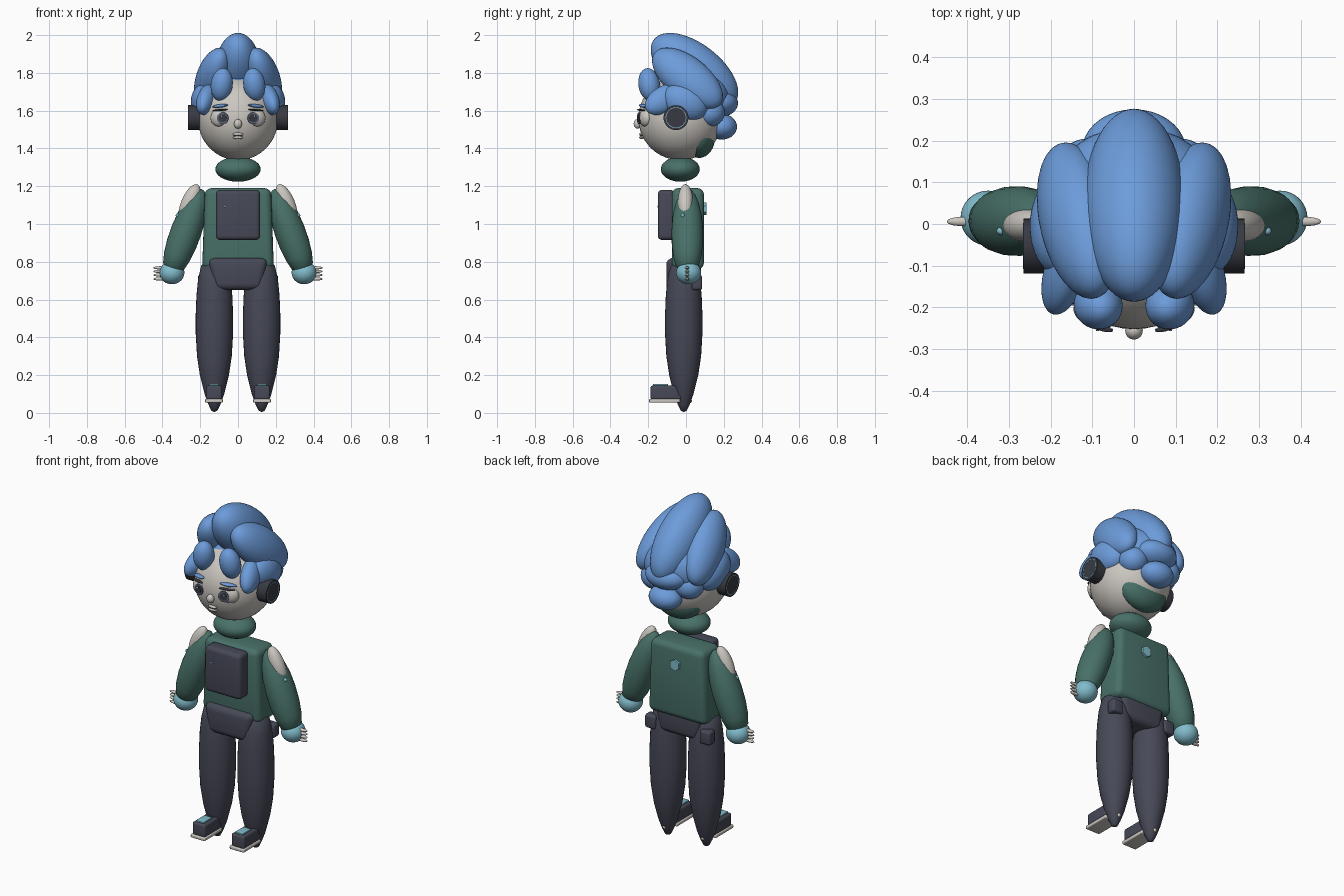
import bpy, bmesh, math
from mathutils import Matrix, Euler, Vector

if "Cube" in bpy.data.objects:
    bpy.data.objects.remove(bpy.data.objects["Cube"])


def material(name, rgb):
    m = bpy.data.materials.new(name)
    m.diffuse_color = (*rgb, 1)
    m.use_nodes = True
    m.node_tree.nodes["Principled BSDF"].inputs["Base Color"].default_value = m.diffuse_color
    return m


BLUE = material("hair_blue", (0.15, 0.33, 0.70))
GREEN = material("jacket_green", (0.065, 0.165, 0.14))
DARK = material("charcoal", (0.062, 0.066, 0.095))
SKIN = material("pale_skin", (0.60, 0.57, 0.53))
CYAN = material("cuff_cyan", (0.22, 0.50, 0.60))
BLACK = material("earpiece_black", (0.04, 0.042, 0.055))
IRIS = material("iris_slate", (0.10, 0.13, 0.19))


def finish(bm, name, mat, loc, rot=(0, 0, 0), angle=40):
    r = Euler([math.radians(a) for a in rot]).to_matrix().to_4x4()
    bm.transform(Matrix.Translation(loc) @ r)
    bmesh.ops.recalc_face_normals(bm, faces=bm.faces)
    me = bpy.data.meshes.new(name)
    bm.to_mesh(me)
    bm.free()
    me.materials.append(mat)
    for p in me.polygons:
        p.use_smooth = True
    me.set_sharp_from_angle(angle=math.radians(angle))
    ob = bpy.data.objects.new(name, me)
    bpy.context.collection.objects.link(ob)
    return ob


def ball(name, mat, loc, radii, rot=(0, 0, 0), seg=36):
    bm = bmesh.new()
    bmesh.ops.create_uvsphere(bm, u_segments=seg, v_segments=seg * 2 // 3, radius=1)
    bm.transform(Matrix.Diagonal((*radii, 1)))
    return finish(bm, name, mat, loc, rot)


def box(name, mat, loc, size, bevel, top=1.0, bottom=1.0):
    bm = bmesh.new()
    bmesh.ops.create_cube(bm, size=1)
    for v in bm.verts:
        v.co.x *= top if v.co.z > 0 else bottom
        v.co = Vector(a * b for a, b in zip(v.co, size))
    bmesh.ops.bevel(bm, geom=bm.edges[:], offset=bevel, segments=4,
                    profile=0.5, affect='EDGES')
    return finish(bm, name, mat, loc)


def disc(name, mat, loc, radius, depth, rot, seg=32):
    bm = bmesh.new()
    bmesh.ops.create_cone(bm, cap_ends=True, segments=seg, radius1=radius,
                          radius2=radius, depth=depth)
    return finish(bm, name, mat, loc, rot)


def lathe(name, mat, loc, profile, rot=(0, 0, 0), depth=1.0, seg=32):
    bm = bmesh.new()
    verts = [bm.verts.new((r, 0, z)) for r, z in profile]
    edges = [bm.edges.new(p) for p in zip(verts, verts[1:])]
    bmesh.ops.spin(bm, geom=verts + edges, cent=(0, 0, 0), axis=(0, 0, 1),
                   angle=2 * math.pi, steps=seg)
    bmesh.ops.remove_doubles(bm, verts=bm.verts, dist=1e-4)
    bm.transform(Matrix.Diagonal((1, depth, 1, 1)))
    return finish(bm, name, mat, loc, rot, 60)


def pair(fn, name, mat, loc, *args, rot=None, **kw):
    """Build a part on both sides of x = 0."""
    for s, side in ((1, "left"), (-1, "right")):
        if rot is not None:
            kw["rot"] = (rot[0], rot[1] * s, rot[2] * s)
        fn(f"{name}_{side}", mat, (loc[0] * s, *loc[1:]), *args, **kw)


# head, neck and nape
ball("head", SKIN, (0, -0.03, 1.56), (0.213, 0.222, 0.222), seg=48)
ball("collar", GREEN, (0, -0.03, 1.29), (0.12, 0.103, 0.066))
ball("nape_patch", GREEN, (0, 0.07, 1.465), (0.15, 0.085, 0.115))

# face
pair(ball, "eye", SKIN, (0.10, -0.215, 1.562), (0.048, 0.03, 0.046), rot=(0, 0, 24))
pair(disc, "iris", IRIS, (0.081, -0.248, 1.56), 0.031, 0.008, rot=(90, 0, 14))
pair(disc, "pupil", BLACK, (0.082, -0.2515, 1.56), 0.021, 0.006, rot=(90, 0, 14))
pair(ball, "glint", SKIN, (0.087, -0.254, 1.57), (0.005, 0.003, 0.005), seg=12)
pair(ball, "upper_lid", BLACK, (0.095, -0.238, 1.603), (0.045, 0.012, 0.005), rot=(0, 4, 24))
pair(ball, "brow", BLUE, (0.095, -0.225, 1.625), (0.046, 0.016, 0.009), rot=(0, 6, 24))
ball("nose", SKIN, (0, -0.256, 1.53), (0.021, 0.021, 0.025))
ball("mouth_line", BLACK, (0, -0.236, 1.467), (0.025, 0.008, 0.004), seg=18)
for name, z in (("upper_lip", 1.475), ("lower_lip", 1.458)):
    ball(name, SKIN, (0, -0.234, z), (0.028, 0.014, 0.009), seg=18)

# headphones
pair(disc, "earpiece", BLACK, (0.235, -0.053, 1.563), 0.066, 0.06, rot=(0, 90, 0))
pair(lathe, "earpiece_ring", CYAN, (0.265, -0.053, 1.563),
     [(0.052, -0.002), (0.052, 0.001), (0.055, 0.001), (0.055, -0.002)], rot=(0, 90, 0))

# hair
ball("hair_cap", BLUE, (0, 0.04, 1.67), (0.215, 0.195, 0.165))
ball("hair_crest", BLUE, (0, 0.045, 1.81), (0.122, 0.272, 0.142), (-38, 0, 0), 48)
pair(ball, "hair_side_lock", BLUE, (0.133, 0.008, 1.77), (0.09, 0.225, 0.115), rot=(-40, -18, 0))
pair(ball, "hair_temple", BLUE, (0.175, -0.005, 1.645), (0.075, 0.125, 0.095), rot=(-25, 0, 0))
pair(ball, "hair_outer_bang", BLUE, (0.165, -0.115, 1.66), (0.05, 0.115, 0.07), rot=(30, -10, 12))
pair(ball, "hair_front_bang", BLUE, (0.086, -0.195, 1.738), (0.058, 0.057, 0.088), rot=(8, -8, 0))
ball("hair_back_upper", BLUE, (0, 0.175, 1.64), (0.125, 0.1, 0.075))
ball("hair_back_lower", BLUE, (0, 0.19, 1.515), (0.095, 0.08, 0.068))
pair(ball, "hair_back_side", BLUE, (0.11, 0.125, 1.59), (0.08, 0.08, 0.075), rot=(0, 0, 0))

# torso, chest panel and back badge
box("torso", GREEN, (0, 0.01, 0.975), (0.38, 0.17, 0.43), 0.035, top=0.92)
box("chest_panel", DARK, (0, -0.105, 1.048), (0.234, 0.088, 0.265), 0.022)
ball("panel_light", CYAN, (-0.07, -0.149, 1.093), (0.005, 0.003, 0.005), seg=12)
disc("back_badge", CYAN, (0, 0.098, 1.08), 0.033, 0.022, (90, 0, 0), 6)

# arms: sleeves, bare shoulders, cuffs and fingers
SLEEVE = [(0, -0.235), (0.035, -0.228), (0.058, -0.205), (0.072, -0.15), (0.08, -0.08),
          (0.081, 0), (0.075, 0.08), (0.06, 0.15), (0.04, 0.2), (0.018, 0.226), (0, 0.232)]
pair(lathe, "sleeve", GREEN, (0.272, 0.007, 0.968), SLEEVE, rot=(0, -20, 0), depth=1.03)
pair(ball, "shoulder", SKIN, (0.256, -0.003, 1.115), (0.043, 0.04, 0.103), rot=(0, -24, 0))
pair(ball, "sleeve_stud", CYAN, (0.318, -0.017, 1.045), (0.012, 0.01, 0.012), seg=12)
pair(ball, "cuff", CYAN, (0.35, 0.014, 0.742), (0.066, 0.066, 0.061))
for i, z in enumerate((0.768, 0.749, 0.73, 0.709)):
    pair(ball, f"finger_{i}", SKIN, (0.413, 0.006, z), (0.036, 0.011, 0.0085), seg=15)

# hips and pouches
box("hips", DARK, (0, -0.012, 0.735), (0.32, 0.185, 0.17), 0.035, bottom=0.78)
pair(box, "pouch", DARK, (0.178, 0.058, 0.69), (0.07, 0.055, 0.08), 0.014)

# legs
LEG = [(0, 0.004), (0.016, 0.012), (0.032, 0.045), (0.052, 0.1), (0.077, 0.2), (0.092, 0.3),
       (0.099, 0.42), (0.099, 0.52), (0.095, 0.62), (0.086, 0.71), (0.07, 0.78), (0, 0.84)]
pair(lathe, "leg", DARK, (0.125, -0.012, 0), LEG)
pair(ball, "heel_stud", SKIN, (0.125, 0.021, 0.063), (0.011, 0.011, 0.012), seg=12)

# shoes
pair(box, "shoe", DARK, (0.127, -0.105, 0.107), (0.084, 0.165, 0.076), 0.012)
pair(box, "sole", SKIN, (0.127, -0.113, 0.064), (0.094, 0.165, 0.02), 0.006)
pair(box, "shoe_strap", CYAN, (0.127, -0.135, 0.149), (0.05, 0.08, 0.009), 0.002)
